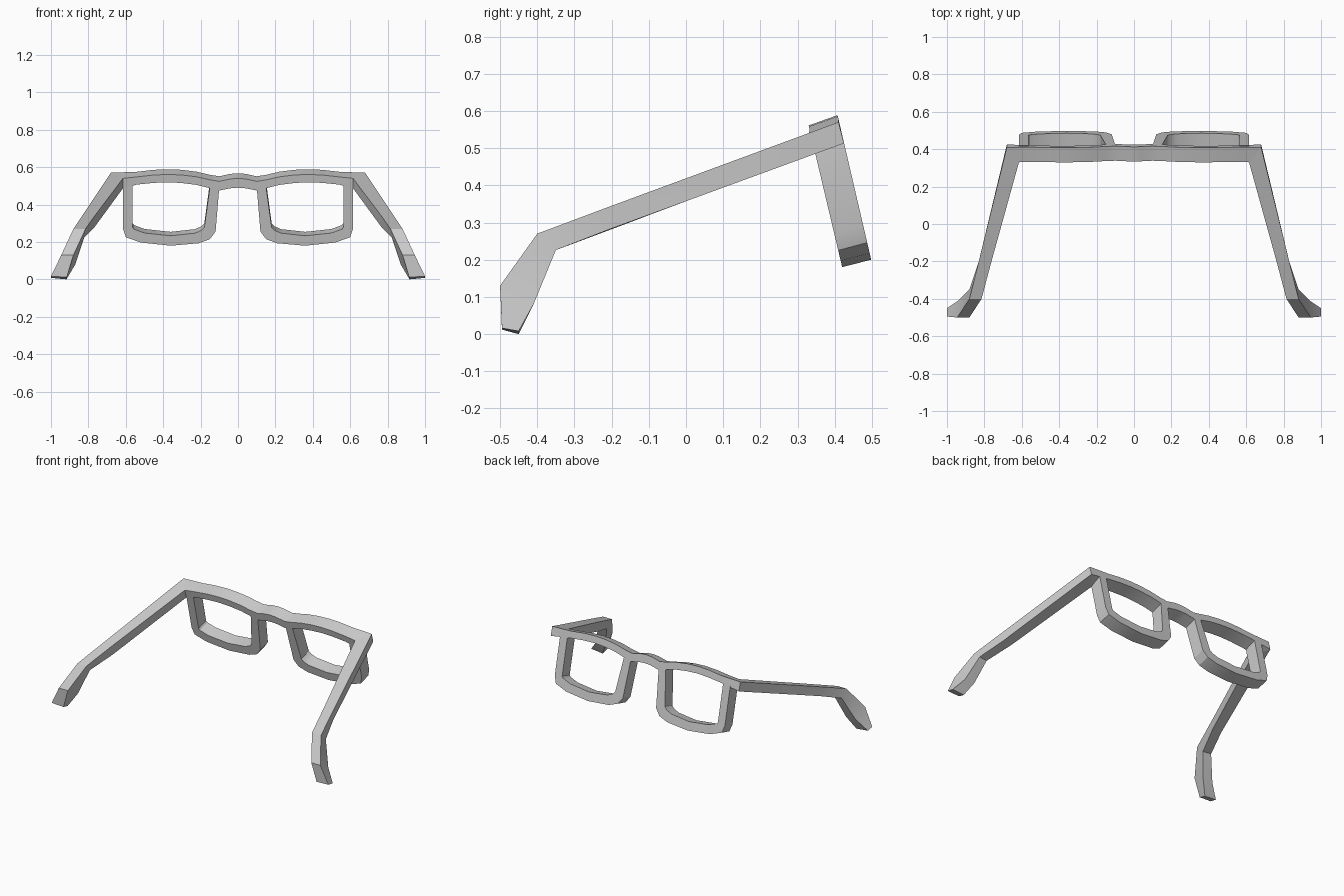
import bpy, bmesh, math

if "Cube" in bpy.data.objects:
    bpy.data.objects.remove(bpy.data.objects["Cube"])

grey = bpy.data.materials.new("grey_plastic")
grey.use_nodes = True
colour = (0.6, 0.6, 0.6, 1)
grey.diffuse_color = colour
grey.node_tree.nodes["Principled BSDF"].inputs["Base Color"].default_value = colour


def back(x, z):
    """Point on the tilted wearer's side of the front frame."""
    return (x, 0.42 - (z - 0.18) * 0.237, z)


def front(x, z):
    """Matching point on the outward side of the front frame."""
    bx, by, bz = back(x, z)
    return (bx, by + 0.078, bz + 0.02 + (z - 0.18) * 0.02)


def loft(name, sections, cap_start, cap_end):
    """Skin four-cornered sections into a bar, mirrored across x."""
    bm = bmesh.new()
    rings = [[bm.verts.new(p) for p in s] for s in sections]
    for a, b in zip(rings, rings[1:]):
        for i in range(4):
            j = (i + 1) % 4
            bm.faces.new((a[i], a[j], b[j], b[i]))
    if cap_start:
        bm.faces.new(rings[0])
    if cap_end:
        bm.faces.new(rings[-1])
    bmesh.ops.recalc_face_normals(bm, faces=bm.faces)
    mesh = bpy.data.meshes.new(name)
    bm.to_mesh(mesh)
    bm.free()
    mesh.materials.append(grey)
    obj = bpy.data.objects.new(name, mesh)
    bpy.context.collection.objects.link(obj)
    bpy.ops.object.select_all(action="DESELECT")
    obj.select_set(True)
    bpy.context.view_layer.objects.active = obj
    bpy.ops.object.shade_smooth_by_angle(angle=math.radians(25))
    mirror = obj.modifiers.new("mirror", "MIRROR")
    mirror.use_clip = True
    return obj


# Mitred corner shared by the brow bar and the temple arm
hinge = [(0.68, 0.41, 0.57), (0.615, 0.33, 0.54),
         (0.615, 0.345, 0.487), (0.68, 0.425, 0.513)]

# Brow bar with bridge: x, top height, bottom height
brow = [(0, 0.54, 0.49), (0.04, 0.537, 0.487), (0.1, 0.524, 0.475),
        (0.15, 0.532, 0.487), (0.22, 0.548, 0.505), (0.3, 0.558, 0.515),
        (0.37, 0.561, 0.519), (0.45, 0.558, 0.516), (0.54, 0.548, 0.507)]
bar = [[front(x, t), back(x, t), back(x, b), front(x, b)] for x, t, b in brow]
loft("brow_bar", bar + [hinge], False, False)

# Lens rims: outer and inner outline points
outer = [(0.615, 0.515), (0.615, 0.27), (0.6, 0.225), (0.52, 0.197), (0.36, 0.18),
         (0.21, 0.193), (0.15, 0.215), (0.12, 0.255), (0.1, 0.495)]
inner = [(0.563, 0.515), (0.563, 0.278), (0.555, 0.268), (0.5, 0.248), (0.36, 0.233),
         (0.23, 0.247), (0.195, 0.262), (0.18, 0.278), (0.15, 0.495)]
rim = [[front(*o), back(*o), back(*i), front(*i)] for o, i in zip(outer, inner)]
loft("lens_rims", rim, True, True)

# Temple arms: straight run, bend behind the ear and flared tip
arm = [
    hinge,
    [(0.83, -0.2, 0.345), (0.762, -0.2, 0.345), (0.765, -0.2, 0.282), (0.83, -0.2, 0.284)],
    [(0.88, -0.4, 0.27), (0.815, -0.4, 0.27), (0.822, -0.355, 0.224), (0.88, -0.35, 0.226)],
    [(0.945, -0.5, 0.13), (0.88, -0.5, 0.13), (0.87, -0.41, 0.08), (0.94, -0.41, 0.08)],
    [(1, -0.495, 0.016), (0.915, -0.495, 0.012), (0.917, -0.45, 0), (1, -0.45, 0.008)],
]
loft("temple_arms", arm, False, True)
